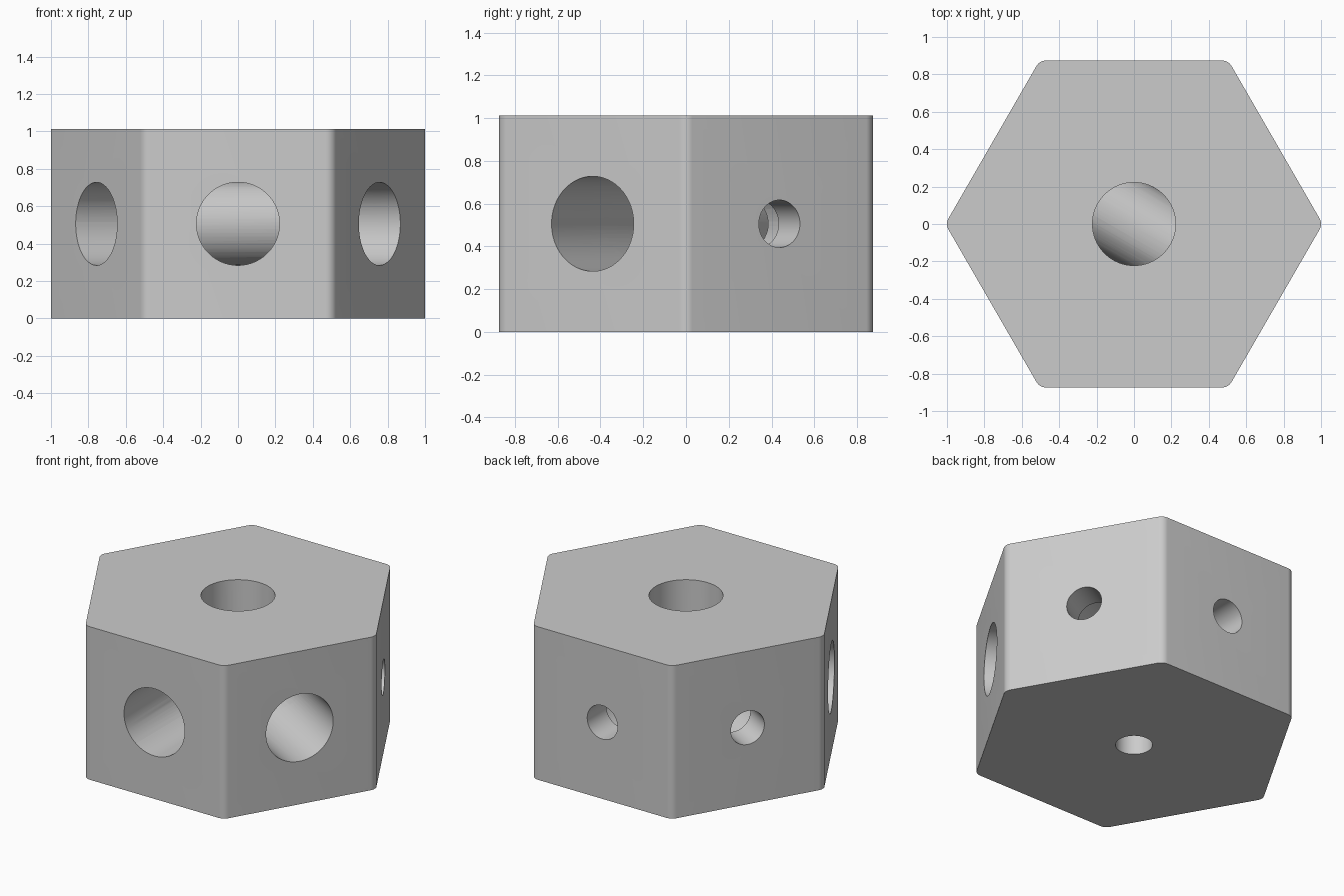
import bpy, bmesh, math
from mathutils import Matrix, Vector

if "Cube" in bpy.data.objects:
    bpy.data.objects.remove(bpy.data.objects["Cube"])

HEIGHT = 1.012
APOTHEM = 0.874
FILLET = 0.06
BIG_R, SMALL_R = 0.222, 0.111
WALL = 0.2          # material left around each small hole
MID = HEIGHT / 2

grey = bpy.data.materials.new("plain grey")
grey.diffuse_color = (0.6, 0.6, 0.6, 1)
grey.use_nodes = True
grey.node_tree.nodes["Principled BSDF"].inputs["Base Color"].default_value = grey.diffuse_color


def make_object(name, bm):
    bmesh.ops.recalc_face_normals(bm, faces=bm.faces)
    mesh = bpy.data.meshes.new(name)
    bm.to_mesh(mesh)
    bm.free()
    mesh.materials.append(grey)
    obj = bpy.data.objects.new(name, mesh)
    bpy.context.collection.objects.link(obj)
    return obj


def hex_block():
    """Hexagonal prism with rounded vertical edges."""
    bm = bmesh.new()
    ring = []
    centre_r = (APOTHEM - FILLET) / math.cos(math.pi / 6)
    for corner in range(6):
        a = corner * math.pi / 3
        for i in range(9):
            b = a + math.radians(-30 + 60 * i / 8)
            ring.append(bm.verts.new((centre_r * math.cos(a) + FILLET * math.cos(b),
                                      centre_r * math.sin(a) + FILLET * math.sin(b), 0)))
    base = bm.faces.new(ring)
    top = bmesh.ops.extrude_face_region(bm, geom=[base])["geom"]
    bmesh.ops.translate(bm, vec=(0, 0, HEIGHT),
                        verts=[g for g in top if isinstance(g, bmesh.types.BMVert)])
    return make_object("hex_block", bm)


def stepped_cutter(name, outward, reach):
    """Wide bore from the outward side, narrowing just before the far side."""
    bm = bmesh.new()
    step = -(reach - WALL)
    profile = [(BIG_R, reach + 0.1), (BIG_R, step), (SMALL_R, step), (SMALL_R, -reach - 0.1)]
    n = 72
    rings = [[bm.verts.new((r * math.cos(2 * math.pi * (i + 0.5) / n),
                            r * math.sin(2 * math.pi * (i + 0.5) / n), z)) for i in range(n)]
             for r, z in profile]
    for lower, upper in zip(rings, rings[1:]):
        for i in range(n):
            j = (i + 1) % n
            bm.faces.new((lower[i], lower[j], upper[j], upper[i]))
    bm.faces.new(rings[0])
    bm.faces.new(rings[-1])
    turn = Vector((0, 0, 1)).rotation_difference(Vector(outward)).to_matrix().to_4x4()
    bm.transform(Matrix.Translation((0, 0, MID)) @ turn)
    cutter = make_object(name, bm)
    cutter.hide_render = True
    return cutter


block = hex_block()

# Three side bores opening on the front faces, one vertical bore opening on top
cutters = [stepped_cutter("vertical_bore_cutter", (0, 0, 1), MID)]
for deg in (-150, -90, -30):
    a = math.radians(deg)
    cutters.append(stepped_cutter("side_bore_cutter", (math.cos(a), math.sin(a), 0), APOTHEM))

bpy.context.view_layer.objects.active = block
for cutter in cutters:
    mod = block.modifiers.new("bore", 'BOOLEAN')
    mod.operation = 'DIFFERENCE'
    mod.solver = 'EXACT'
    mod.object = cutter
    bpy.ops.object.modifier_apply(modifier=mod.name)
    bpy.data.objects.remove(cutter)

# Smooth rounded edges and bores, crisp rims
bpy.ops.object.select_all(action='DESELECT')
block.select_set(True)
bpy.ops.object.shade_smooth_by_angle(angle=math.radians(25))
